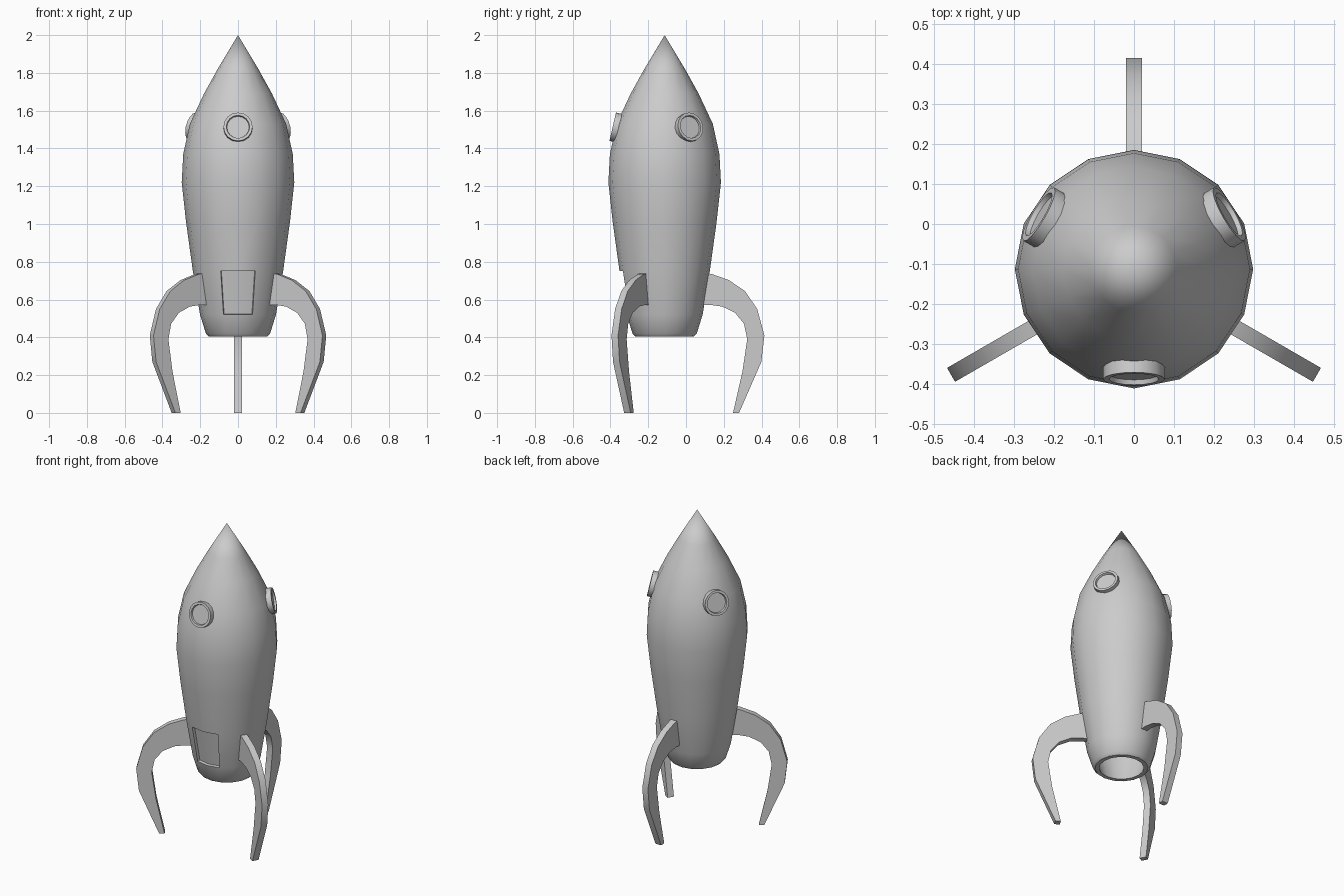
import bpy, bmesh
from math import radians, sin, cos, pi
from mathutils import Matrix, Vector

if "Cube" in bpy.data.objects:
    bpy.data.objects.remove(bpy.data.objects["Cube"])

AXIS_Y = -0.113  # the hull axis sits forward of the origin

grey = bpy.data.materials.new("plain_grey")
grey.use_nodes = True
grey.diffuse_color = (0.6, 0.6, 0.6, 1)
grey.node_tree.nodes["Principled BSDF"].inputs["Base Color"].default_value = (0.6, 0.6, 0.6, 1)


def finish(bm, name, matrix):
    """Turn a bmesh into a placed, smooth-shaded object."""
    mesh = bpy.data.meshes.new(name)
    bm.to_mesh(mesh)
    bm.free()
    mesh.materials.append(grey)
    obj = bpy.data.objects.new(name, mesh)
    obj.matrix_world = matrix
    bpy.context.collection.objects.link(obj)
    bpy.ops.object.select_all(action='DESELECT')
    obj.select_set(True)
    bpy.context.view_layer.objects.active = obj
    bpy.ops.object.shade_smooth_by_angle(angle=radians(32))
    return obj


def lathe(profile, sides=16):
    """Spin (radius, height) points around z."""
    bm = bmesh.new()
    rings = [[bm.verts.new((r * cos(2 * pi * i / sides), r * sin(2 * pi * i / sides), z))
              for i in range(sides)] for r, z in profile]
    for low, high in zip(rings, rings[1:]):
        for i in range(sides):
            j = (i + 1) % sides
            bm.faces.new((low[i], low[j], high[j], high[i]))
    bmesh.ops.remove_doubles(bm, verts=bm.verts, dist=0.0005)
    bm.normal_update()
    return bm


# Hull: outer skin, with a hollow inner skin open at the tail
outer = [(0.155, 0.405), (0.17, 0.42), (0.201, 0.52), (0.239, 0.75), (0.275, 1.01),
         (0.298, 1.22), (0.29, 1.37), (0.255, 1.53), (0.18, 1.69), (0.108, 1.82), (0, 2.0)]
inner = [(0, 1.93)] + [(r - 0.036, z) for r, z in reversed(outer[2:-1])] + [(0.13, 0.405)]
hull = lathe(inner + outer)

# Hatch: the two front panels pushed into the hull
hatch = [f for f in hull.faces
         if f.normal.y < -0.9 and 0.55 < f.calc_center_median().z < 0.72
         and f.calc_center_median().y < -0.2]
bmesh.ops.inset_region(hull, faces=hatch, thickness=0, depth=-0.018)
finish(hull, "hull", Matrix.Translation((0, AXIS_Y, 0)))

# Portholes: raised rims with a sunken pane, facing outward and slightly up
porthole = [(0.077, -0.034), (0.077, 0), (0.062, 0), (0.059, -0.012), (0, -0.012)]
for name, angle in (("front", -90), ("left", 30), ("right", 150)):
    place = (Matrix.Translation((0, AXIS_Y, 0)) @ Matrix.Rotation(radians(angle), 4, 'Z')
             @ Matrix.Translation((0.275, 0, 1.515)) @ Matrix.Rotation(radians(77), 4, 'Y'))
    finish(lathe(porthole), name + "_porthole", place)

# Legs: curved fins, outer edge paired with inner edge from hull to foot
outer_edge = [(0.2, 0.742), (0.25, 0.735), (0.34, 0.703), (0.425, 0.645), (0.49, 0.55),
              (0.528, 0.41), (0.512, 0.27), (0.394, 0)]
inner_edge = [(0.17, 0.568), (0.24, 0.572), (0.305, 0.563), (0.373, 0.53), (0.42, 0.472),
              (0.437, 0.39), (0.412, 0.22), (0.362, 0)]
for name, angle in (("back", 90), ("left", -30), ("right", 210)):
    bm = bmesh.new()
    sections = [[bm.verts.new((r, y, z)) for (r, z), y in
                 ((o, -0.02), (o, 0.02), (i, 0.02), (i, -0.02))]
                for o, i in zip(outer_edge, inner_edge)]
    for a, b in zip(sections, sections[1:]):
        for k in range(4):
            n = (k + 1) % 4
            bm.faces.new((a[k], a[n], b[n], b[k]))
    bm.faces.new(sections[0])
    bm.faces.new(sections[-1])
    bmesh.ops.recalc_face_normals(bm, faces=bm.faces)
    finish(bm, name + "_leg",
           Matrix.Translation((0, AXIS_Y, 0)) @ Matrix.Rotation(radians(angle), 4, 'Z'))
